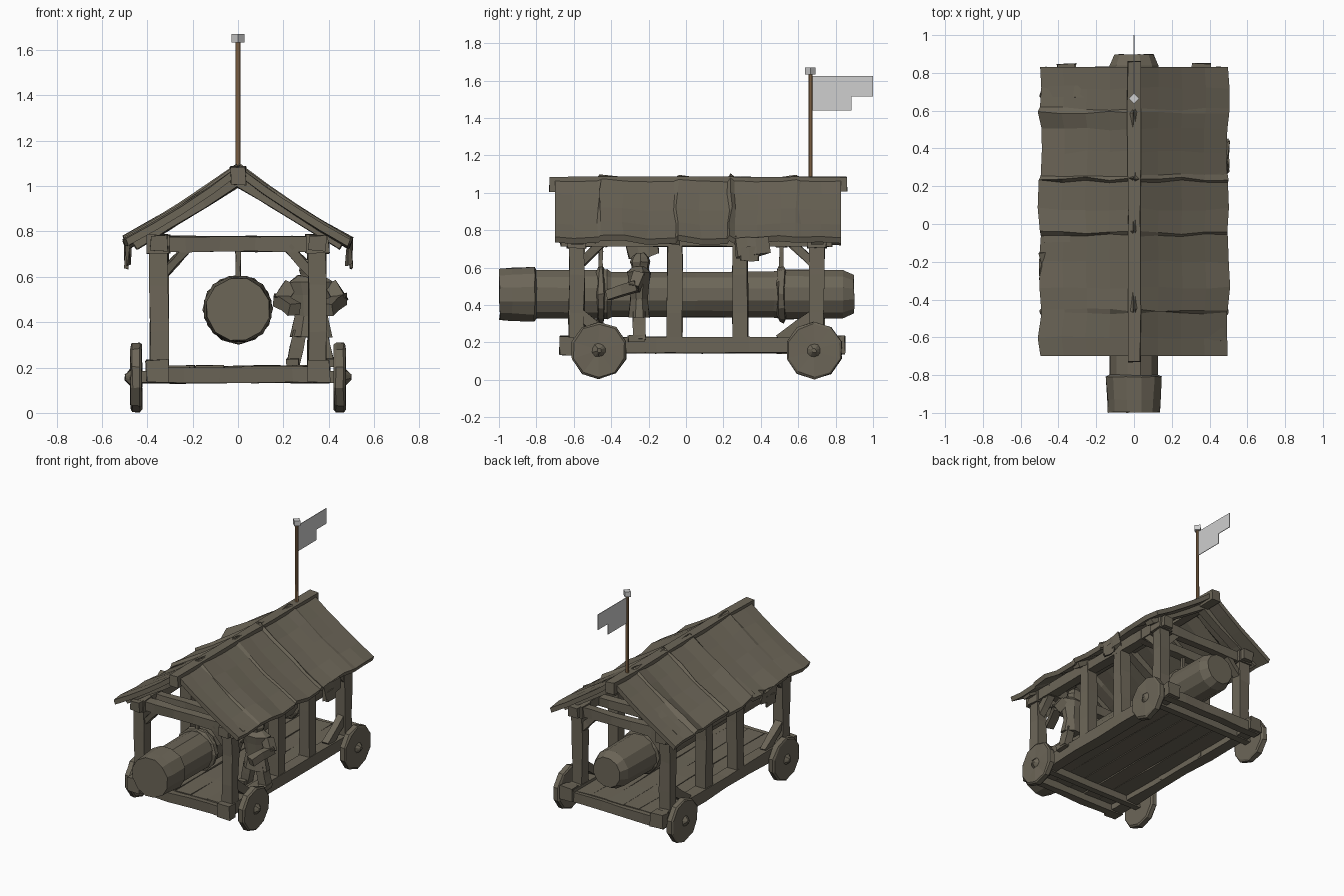
import bpy, bmesh, math, random
from mathutils import Vector as V

if "Cube" in bpy.data.objects:
    bpy.data.objects.remove(bpy.data.objects["Cube"])

random.seed(4)

def material(name, rgb):
    m = bpy.data.materials.new(name)
    m.diffuse_color = (*rgb, 1)
    m.use_nodes = True
    m.node_tree.nodes["Principled BSDF"].inputs["Base Color"].default_value = m.diffuse_color
    return m

WOOD = material("weathered wood", (0.150, 0.132, 0.097))
POLE = material("pole brown", (0.33, 0.19, 0.09))
CLOTH = material("pale cloth", (0.62, 0.62, 0.62))

def jit(a):
    return V([random.uniform(-a, a) for _ in range(3)])

def loft(name, rings, mat=WOOD):
    """Skin a list of closed rings of points and cap both ends."""
    bm = bmesh.new()
    vs = [[bm.verts.new(p) for p in r] for r in rings]
    n = len(vs[0])
    for a, b in zip(vs, vs[1:]):
        for i in range(n):
            bm.faces.new((a[i], a[(i + 1) % n], b[(i + 1) % n], b[i]))
    bm.faces.new(vs[0])
    bm.faces.new(vs[-1])
    bmesh.ops.recalc_face_normals(bm, faces=bm.faces)
    me = bpy.data.meshes.new(name)
    bm.to_mesh(me)
    bm.free()
    ob = bpy.data.objects.new(name, me)
    bpy.context.collection.objects.link(ob)
    me.materials.append(mat)
    return ob

def beam(name, p0, p1, w, d, ref=(0, 0, 1), seg=3, j=0.005, mat=WOOD):
    """Rough-hewn square beam; d is measured towards ref, w across it."""
    p0, p1 = V(p0), V(p1)
    ax = (p1 - p0).normalized()
    side = ax.cross(V(ref)).normalized()
    up = side.cross(ax)
    rings = []
    for k in range(seg + 1):
        c = p0.lerp(p1, k / seg)
        rings.append([c + side * (a * w / 2) + up * (b * d / 2) + jit(j)
                      for a, b in ((-1, -1), (1, -1), (1, 1), (-1, 1))])
    return loft(name, rings, mat)

def lathe(name, c, axis, prof, n, j=0.0, mat=WOOD, turn=0.0, sx=1, sy=1):
    """Rings of (position, radius) around the x, y or z axis through c."""
    rings = []
    for t, r in prof:
        ring = []
        for i in range(n):
            a = 2 * math.pi * (i + turn) / n
            p, q = r * math.cos(a) * sx, r * math.sin(a) * sy
            o = {'x': (t, p, q), 'y': (p, t, q), 'z': (p, q, t)}[axis]
            ring.append(V(c) + V(o) + jit(j))
        rings.append(ring)
    return loft(name, rings, mat)

POSTS = (-0.585, -0.06, 0.29, 0.70)

# Chassis, posts, plates and braces, both sides
for s in (-1, 1):
    beam("side_sill", (s*.35, -.66, .185), (s*.35, .84, .185), .08, .085, seg=6)
    beam("roof_plate", (s*.35, -.67, .75), (s*.35, .78, .75), .075, .07, seg=6)
    for i, y in enumerate(POSTS):
        beam("post", (s*.348, y, .15), (s*.348, y, .77), .08, .08, ref=(0, 1, 0))
        beam("rafter", (0, y, 1.025), (s*.46, y, .745), .065, .05)
    for y, d in ((-.585, 1), (.70, -1)):
        beam("post_head", (s*.35, y, .705), (s*.35, y, .785), .1, .1, ref=(0, 1, 0), seg=1)
        beam("upper_side_brace", (s*.35, y, .60), (s*.35, y + d*.13, .73), .05, .045, seg=2)
        beam("lower_side_brace", (s*.35, y, .36), (s*.35, y + d*.20, .21), .05, .06, seg=2)
        beam("upper_cross_brace", (s*.34, y, .60), (s*.22, y, .73), .05, .04, seg=2)
    for y in (-.64, .81):
        beam("sill_end", (s*.31, y, .185), (s*.405, y, .185), .075, .095, seg=1)

# Cross beams under the floor and under the roof
for y in (-.63, .80):
    beam("end_cross_beam", (-.4, y, .168), (.4, y, .168), .06, .07, seg=5)
for y in (-.585, -.455, .51, .70):
    beam("tie_beam", (-.39, y, .745), (.39, y, .745), .06, .065, seg=5)

# Floor planks
for i in range(5):
    x = -.252 + i * .126
    beam("floor_plank", (x, -.62, .195), (x, .80, .195), .122, .025, seg=5, j=.004)

# Wheels with pointed hubs, and axles
for y in (-.465, .685):
    beam("axle", (-.44, y, .158), (.44, y, .158), .05, .05, seg=2, j=.003)
    for s in (-1, 1):
        prof = [(s*.424, .142), (s*.432, .153), (s*.466, .153),
                (s*.474, .142), (s*.474, .036), (s*.498, .012)]
        lathe("wheel", (0, y, .157), 'x', prof, 10, .003, turn=.5)

# Ram log with heavier head and blunt tail
lathe("ram_log", (0, 0, .457), 'y',
      [(-.997, .142), (-.93, .146), (-.81, .153), (-.80, .133), (-.45, .133),
       (-.42, .138), (-.40, .124), (.05, .125), (.47, .127), (.52, .137),
       (.84, .135), (.898, .107)], 12, .003, turn=.5)
# Rope bands and hanging ropes
for y in (-.455, .51):
    lathe("rope_band", (0, y, .457), 'y',
          [(-.02, .136), (-.012, .150), (.014, .152), (.02, .136)], 12, .006)
    beam("hanging_rope", (0, y, .59), (0, y, .73), .022, .022, ref=(0, 1, 0), j=.002)

# Ragged roof sheets: cross-section lofted along y, stepped at the seams
STEPS = [(-.70, 0), (-.60, 0), (-.47, .004), (-.455, .016), (-.34, .003), (-.20, -.003),
         (-.06, .0), (-.045, .012), (.08, 0), (.225, 0), (.24, .02), (.26, .004), (.38, -.004),
         (.50, 0), (.59, .012), (.61, 0), (.72, -.002), (.83, .002)]
for s in (-1, 1):
    rings = []
    for y, lift in STEPS:
        ex, ez = random.uniform(-.012, .010), random.uniform(-.012, .010)
        top, low = [], []
        for k in range(5):
            u = k / 4
            sag = -.012 * math.sin(math.pi * u)
            x = .005 + .495 * u + ex * u
            z = 1.082 - .322 * u + sag + lift + ez * u + random.uniform(-.003, .003)
            yy = y + (random.uniform(-.01, .01) if -.69 < y < .82 else 0)
            top.append(V((s * x, yy, z)))
            low.append(V((s * (x - .012), yy, z - .03)))
        rings.append(top + low[::-1])
    loft("roof_side", rings)
    # Torn flap hanging from the eave
    yc = .355 if s > 0 else -.23
    beam("torn_flap", (s*.488, yc - .085, .70), (s*.488, yc + .085, .72),
         .02, .10, seg=3, j=.010)
    beam("torn_flap_tip", (s*.495, yc - .065, .67), (s*.495, yc + .03, .675),
         .014, .07, seg=2, j=.006)
beam("ridge_beam", (0, -.73, 1.045), (0, .86, 1.045), .066, .08, seg=6, j=.004)

# Hooded worker standing at the log, facing the front
fx, fy = .32, -.25
lathe("worker_coat", (fx, fy, 0), 'z',
      [(.335, .102), (.43, .078), (.52, .096), (.575, .108), (.605, .06)],
      8, .004, turn=.5, sy=.62)
lathe("worker_hood", (fx, fy + .005, 0), 'z',
      [(.575, .045), (.61, .05), (.63, .056), (.655, .047), (.678, .022)], 7, .002)
for s in (-1, 1):
    shoulder = V((fx + s*.09, fy, .565))
    elbow = V((fx + s*.135, fy - .03, .49))
    hand = V((fx + s*.07, fy - .165, .455))
    beam("worker_upper_arm", shoulder, elbow, .06, .06, ref=(0, 1, 0), seg=1, j=.004)
    beam("worker_forearm", elbow + V((0, .02, .01)), hand, .055, .055, seg=2, j=.004)
    beam("worker_leg", (fx + s*.045, fy, .36), (fx + s*.075, fy, .215), .06, .065,
         ref=(0, 1, 0), seg=2, j=.003)
    beam("worker_boot", (fx + s*.075, fy + .03, .225), (fx + s*.08, fy - .06, .22),
         .055, .035, seg=1, j=.002)

# Flagpole, cap and notched flag
lathe("flag_pole", (0, .665, 0), 'z', [(1.04, .012), (1.64, .011)], 8, mat=POLE, turn=.5)
lathe("pole_cap", (0, .665, 0), 'z', [(1.633, .028), (1.67, .028)], 4, mat=CLOTH)
outline = [(.672, 1.44), (.885, 1.44), (.885, 1.515), (1.0, 1.515), (1.0, 1.625), (.672, 1.625)]
loft("flag", [[V((x, y, z)) for y, z in outline] for x in (-.002, .002)], CLOTH)
